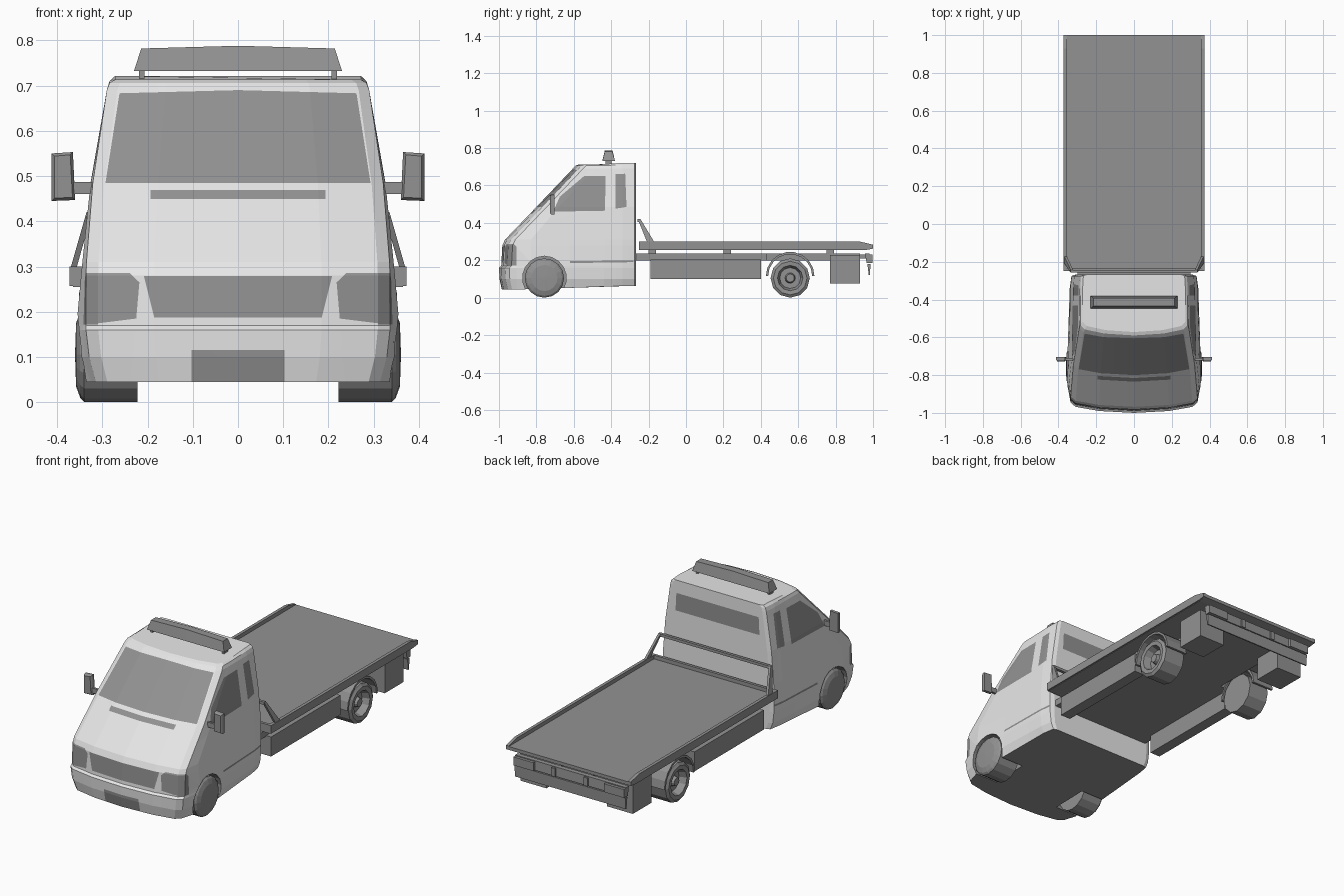
import bpy, bmesh, math
from mathutils import Vector

cube = bpy.data.objects.get("Cube")
if cube:
    bpy.data.objects.remove(cube)


def material(name, value):
    m = bpy.data.materials.new(name)
    m.use_nodes = True
    colour = (value, value, value, 1)
    m.diffuse_color = colour
    m.node_tree.nodes["Principled BSDF"].inputs["Base Color"].default_value = colour
    return m


WHITE = material("white paint", 0.8)
GREY = material("mid grey", 0.29)


def finish(bm, name, mats=(GREY,), mirror=False):
    bmesh.ops.recalc_face_normals(bm, faces=bm.faces[:])
    mesh = bpy.data.meshes.new(name)
    bm.to_mesh(mesh)
    bm.free()
    for m in mats:
        mesh.materials.append(m)
    ob = bpy.data.objects.new(name, mesh)
    bpy.context.collection.objects.link(ob)
    if mirror:
        ob.modifiers.new("Mirror", "MIRROR").use_mirror_merge = False
    return ob


def loft(rings, caps=True):
    bm = bmesh.new()
    rows = [[bm.verts.new(p) for p in ring] for ring in rings]
    n = len(rows[0])
    for a, b in zip(rows, rows[1:]):
        for i in range(n):
            j = (i + 1) % n
            bm.faces.new((a[i], a[j], b[j], b[i]))
    if caps:
        bm.faces.new(rows[0])
        bm.faces.new(rows[-1])
    return bm


def prism(name, x0, x1, profile, mirror=False):
    """Extrude a (y, z) profile along x."""
    return finish(loft([[(x, y, z) for y, z in profile] for x in (x0, x1)]), name, mirror=mirror)


def box(name, x0, x1, y0, y1, z0, z1, mirror=False):
    return prism(name, x0, x1, [(y0, z0), (y1, z0), (y1, z1), (y0, z1)], mirror)


def lathe(name, y, z, profile, sides=18, mirror=True):
    """Turn an (x, radius) profile around an axle along x."""
    angles = [math.tau * i / sides for i in range(sides)]
    rings = [[(x, y + r * math.sin(a), z - r * math.cos(a)) for a in angles] for x, r in profile]
    return finish(loft(rings), name, mirror=mirror)


def paint(bm, direction, polygon):
    """Cut a convex outline into faces turned to a direction and colour the inside grey."""
    d = Vector(direction)
    k = 1 if d.x else 0
    pts = [Vector(p) for p in polygon]
    mid = sum(pts, Vector((0, 0))) / len(pts)
    planes = []
    for a, b in zip(pts, pts[1:] + pts[:1]):
        n2 = Vector((a.y - b.y, b.x - a.x))
        if n2.dot(mid - a) < 0:
            n2 = -n2
        no, co = Vector((0, 0, n2.y)), Vector((0, 0, a.y))
        no[k], co[k] = n2.x, a.x
        planes.append((co, no.normalized()))

    def facing():
        bm.normal_update()
        return [f for f in bm.faces if f.normal.dot(d) > 0.4]

    for co, no in planes:
        faces = facing()
        edges = {e for f in faces for e in f.edges}
        verts = {v for f in faces for v in f.verts}
        bmesh.ops.bisect_plane(bm, geom=list(verts) + list(edges) + faces, dist=1e-5,
                               plane_co=co, plane_no=no)
    for f in facing():
        c = f.calc_center_median()
        if all((c - co).dot(no) > 0 for co, no in planes):
            f.material_index = 1


# Cab shell: horizontal rings of (height, nose position, half width, side bulge, rear rise)
LEVELS = [(.045, -.985, .314, .03, .018), (.1, -.997, .329, .027, 0), (.16, -1, .336, .021, 0),
          (.17, -.988, .336, .021, 0), (.28, -.982, .336, .011, 0), (.31, -.968, .335, .009, 0),
          (.485, -.8, .321, .005, 0), (.69, -.605, .29, 0, 0), (.706, -.59, .284, 0, .004),
          (.713, -.572, .272, 0, .008)]
rings = []
for z, nose, w, bulge, rise in LEVELS:
    half = [(.55 * w, nose + .01), (.92 * w, nose + .032), (w, nose + .055),
            (w + bulge, max(nose + .12, -.83)), (w + .2 * bulge, -.34),
            (.985 * w, -.275), (.92 * w, -.268)]
    outline = [(0, nose)] + half + [(-x, y) for x, y in reversed(half)]
    rings.append([(x, y, z + rise * (y > -.4)) for x, y in outline])
bm = loft(rings)
bmesh.ops.recalc_face_normals(bm, faces=bm.faces[:])
for f in bm.faces:
    if f.normal.z < -.8:
        f.material_index = 1

# Windscreen, vent, grille, number plate panel, headlights
FRONT, BACK = (0, -1, 0), (0, 1, 0)
paint(bm, FRONT, [(-.293, .485), (.293, .485), (.262, .683), (0, .69), (-.262, .683)])
paint(bm, FRONT, [(-.193, .449), (.193, .449), (.193, .469), (-.193, .469)])
paint(bm, FRONT, [(-.185, .187), (.185, .187), (.208, .279), (-.208, .279)])
paint(bm, FRONT, [(-.103, .046), (.103, .046), (.103, .115), (-.103, .115)])
for s in (1, -1):
    paint(bm, FRONT, [(s * x, z) for x, z in
                      [(.24, .286), (.325, .286), (.345, .25), (.345, .17), (.225, .185),
                       (.218, .265)]])
    # Headlight returns, door window, quarter window, side moulding
    side = (s, 0, 0)
    paint(bm, side, [(-1, .172), (-.905, .172), (-.905, .27), (-.92, .286), (-1, .286)])
    paint(bm, side, [(-.71, .46), (-.433, .465), (-.43, .652), (-.545, .65), (-.675, .54)])
    paint(bm, side, [(-.378, .476), (-.318, .485), (-.325, .663), (-.378, .66)])
    paint(bm, side, [(-.62, .185), (-.28, .19), (-.28, .2), (-.62, .195)])
# Rear window
paint(bm, BACK, [(-.25, .557), (.25, .557), (.245, .652), (-.245, .652)])
cab = finish(bm, "cab", (WHITE, GREY))

# Wheel wells
for s in (1, -1):
    cutter = lathe("wheel_well_cutter", -.757, .105, [(s * .2, .117), (s * .45, .117)],
                   mirror=False)
    cutter.hide_render = True
    cutter.data.materials.clear()
    cutter.data.materials.append(WHITE)
    cutter.data.materials.append(GREY)
    for p in cutter.data.polygons:
        p.material_index = 1
    cut = cab.modifiers.new("Wheel well", "BOOLEAN")
    cut.operation, cut.solver, cut.object = "DIFFERENCE", "EXACT", cutter
    bpy.context.view_layer.objects.active = cab
    bpy.ops.object.modifier_apply(modifier=cut.name)
    bpy.data.objects.remove(cutter)

# Wheels: capped at the front, dished at the rear
lathe("front_wheel", -.757, .105,
      [(.222, .01), (.222, .105), (.34, .105), (.349, .095), (.358, .07), (.36, .01)], 16)
lathe("rear_wheel", .557, .105,
      [(.222, .01), (.222, .105), (.34, .105), (.35, .09), (.348, .068), (.31, .056),
       (.31, .028), (.335, .022), (.335, .004)], 12)

# Rear mudguards
arc = [math.radians(a) for a in range(0, 181, 20)]
guard = [(.557 + r * math.cos(a), .115 + r * math.sin(a))
         for r, angles in ((.13, arc), (.118, arc[::-1])) for a in angles]
bm = loft([[(x, y, z) for y, z in guard] for x in (.225, .352)], caps=False)
n = len(arc)
bm.verts.ensure_lookup_table()
for start in (0, 2 * n):
    for i in range(n - 1):
        bm.faces.new([bm.verts[start + j] for j in (i, i + 1, 2 * n - 2 - i, 2 * n - 1 - i)])
finish(bm, "rear_mudguard", mirror=True)

# Flat bed with side rails and front lip
prism("bed_floor", -.365, .365, [(-.25, .255), (.96, .255), (1, .262), (1, .28), (-.25, .28)])
prism("bed_rail", .355, .372,
      [(-.25, .257), (.96, .257), (1, .262), (1, .283), (.93, .3), (-.25, .3)], mirror=True)
box("bed_front_lip", -.356, .356, -.25, -.235, .275, .3)

# Head frame: leaning posts and a cross bar
posts = [[(x, y, z) for x, y in ((x0, y0), (x0 + .013, y0), (x0 + .013, y1), (x0, y1))]
         for x0, y0, y1, z in ((.359, -.205, -.165, .29), (.322, -.258, -.243, .42))]
finish(loft(posts), "head_frame_post", mirror=True)
box("head_frame_bar", -.335, .335, -.258, -.243, .405, .42)

# Chassis with cross bearers under the bed, side lockers, rear boxes
box("chassis", -.3, .3, -.27, .43, .2, .235)
box("chassis_tail", -.22, .22, .43, .93, .2, .235)
for y in (-.2, .2, .75):
    box("bed_bearer", -.22, .22, y, y + .04, .23, .257)
box("side_locker", .27, .33, -.19, .4, .1, .205, mirror=True)
box("rear_box", .18, .335, .77, .93, .075, .228, mirror=True)

# Rear beams, lamps, brackets and stays
prism("rear_beam", -.33, .33, [(.957, .235), (.982, .235), (.985, .185), (.966, .185)])
prism("rear_lower_bar", -.33, .33, [(.97, .18), (.986, .18), (.984, .12), (.977, .12)])
box("rear_lamp", .21, .33, .982, .997, .185, .23, mirror=True)
box("rear_bracket", .085, .108, .98, .992, .185, .23, mirror=True)
box("rear_stay", .08, .11, .92, .97, .21, .23, mirror=True)

# Door mirrors
box("mirror_arm", .31, .375, -.722, -.71, .46, .487, mirror=True)
glass = [[(x, y, z) for x, z in ((.36 + i, .447 + i), (.412 - i, .445 + i),
                                (.412 - i, .55 - i), (.365 + i, .553 - i))]
         for y, i in ((-.728, .006), (-.719, 0), (-.703, 0))]
finish(loft(glass), "door_mirror", mirror=True)

# Roof beacon bar with feet
bar = [[(x, y, z + .006 * (x == 0 and z > .75)) for y, z in
        ((-.447, .732), (-.38, .732), (-.393, .782), (-.434, .782))]
       for x in (-.23, 0, .23)]
for i, s in ((0, -1), (2, 1)):
    bar[i] = [(s * (.23 if z < .75 else .214), y, z) for x, y, z in bar[i]]
finish(loft(bar), "beacon_bar")
box("beacon_foot", .207, .219, -.43, -.397, .7, .736, mirror=True)
